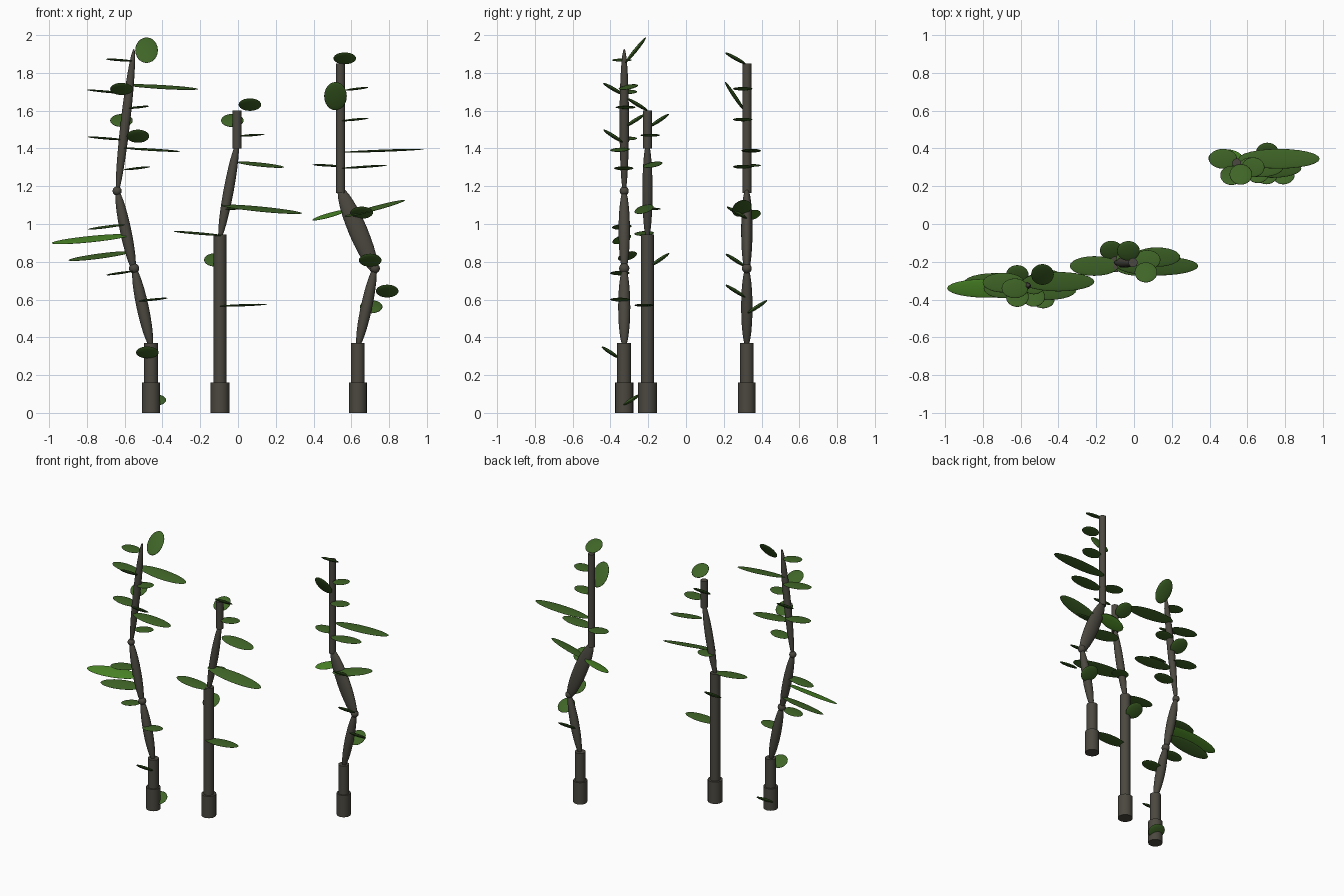
import bpy, math
from mathutils import Matrix, Vector


def material(name, color):
    m = bpy.data.materials.new(name)
    m.diffuse_color = (*color, 1)
    return m


BARK = material("bark", (0.07, 0.065, 0.05))
GREEN = material("leaf_green", (0.05, 0.13, 0.02))
BRIGHT = material("bright_leaf_green", (0.07, 0.24, 0.02))


def finish(name, mat):
    o = bpy.context.object
    o.name = name
    o.data.materials.append(mat)
    bpy.ops.object.shade_smooth_by_angle(angle=math.radians(40))
    return o


def ellipsoid(name, loc, rot, scale, mat):
    bpy.ops.mesh.primitive_uv_sphere_add(segments=24, ring_count=14, radius=1)
    o = finish(name, mat)
    o.matrix_world = Matrix.LocRotScale(Vector(loc), rot.to_quaternion(), Vector(scale))


def post(name, x, y, z0, z1, r):
    bpy.ops.mesh.primitive_cylinder_add(vertices=20, radius=r, depth=z1 - z0,
                                        location=(x, y, (z0 + z1) / 2))
    finish(name, BARK)


def spindle(name, y, x0, z0, x1, z1, rx, ry):
    # stem section swelling in the middle, leaning in the xz plane
    length = math.hypot(x1 - x0, z1 - z0)
    rot = Matrix.Rotation(math.atan2(x1 - x0, z1 - z0), 3, 'Y')
    ellipsoid(name, ((x0 + x1) / 2, y, (z0 + z1) / 2), rot, (rx, ry, length / 2 * 1.02), BARK)


def knot(name, x, y, z, r):
    ellipsoid(name, (x, y, z), Matrix.Identity(3), (r, r, r), BARK)


def side_leaf(name, x, y, z, half, rise, roll=0, mat=GREEN):
    # long leaf reaching along x; rise is the height gained towards +x
    rot = Matrix.Rotation(-math.atan2(rise, half), 3, 'Y') @ Matrix.Rotation(math.radians(roll), 3, 'X')
    ellipsoid(name, (x, y, z), rot, (math.hypot(half, rise), 0.052, 0.006), mat)


def tilted_leaf(name, x, y, z, tilt, half=0.062, mat=GREEN):
    # short leaf tilted in the yz plane
    ellipsoid(name, (x, y, z), Matrix.Rotation(math.radians(tilt), 3, 'X'), (0.06, half, 0.01), mat)


# left stem
Y = -0.327
post("left_stem_base", -0.46, Y, 0, 0.16, 0.048)
post("left_stem_lower", -0.46, Y, 0.16, 0.37, 0.037)
spindle("left_stem_section", Y, -0.46, 0.35, -0.55, 0.77, 0.032, 0.032)
spindle("left_stem_section", Y, -0.55, 0.75, -0.64, 1.18, 0.03, 0.03)
spindle("left_stem_tip", Y, -0.64, 1.16, -0.552, 1.92, 0.025, 0.025)
knot("left_stem_knot", -0.55, Y, 0.765, 0.027)
knot("left_stem_knot", -0.64, Y, 1.175, 0.024)

# middle stem
Y = -0.204
post("middle_stem_base", -0.095, Y, 0, 0.16, 0.05)
post("middle_stem_lower", -0.095, Y, 0.16, 0.945, 0.034)
spindle("middle_stem_section", Y, -0.097, 0.92, -0.003, 1.43, 0.027, 0.027)
post("middle_stem_top", -0.005, Y, 1.4, 1.6, 0.024)

# right stem
Y = 0.322
post("right_stem_base", 0.635, Y, 0, 0.16, 0.047)
post("right_stem_lower", 0.635, Y, 0.16, 0.37, 0.036)
spindle("right_stem_section", Y, 0.635, 0.35, 0.725, 0.77, 0.03, 0.03)
spindle("right_stem_section", Y, 0.73, 0.74, 0.54, 1.19, 0.05, 0.03)
post("right_stem_top", 0.543, Y, 1.165, 1.85, 0.024)
knot("right_stem_knot", 0.725, Y, 0.765, 0.026)

# long side leaves: x, y, z, half length, rise, roll
for leaf in [
    (-0.63, -0.34, 1.868, 0.07, -0.005), (-0.40, -0.305, 1.725, 0.19, -0.011, 10),
    (-0.69, -0.31, 1.70, 0.11, -0.01), (-0.53, -0.32, 1.618, 0.06, 0.006),
    (-0.695, -0.31, 1.453, 0.10, -0.008), (-0.455, -0.35, 1.393, 0.15, -0.009, 3),
    (-0.535, -0.33, 1.295, 0.07, 0.008), (-0.695, -0.34, 0.985, 0.10, 0.013, 4),
    (-0.733, -0.31, 0.83, 0.165, 0.022, 14), (-0.627, -0.35, 0.74, 0.07, 0.01),
    (-0.45, -0.35, 0.60, 0.077, 0.008),
    (0.07, -0.19, 1.47, 0.07, 0.005), (0.12, -0.175, 1.314, 0.125, -0.013, 10),
    (0.125, -0.222, 1.078, 0.215, -0.021, 14), (-0.035, -0.185, 1.08, 0.06, 0.003),
    (-0.21, -0.222, 0.95, 0.13, -0.011, 3), (0.025, -0.222, 0.57, 0.13, 0.005),
    (0.63, 0.30, 1.716, 0.06, 0.007), (0.62, 0.30, 1.553, 0.07, 0.007),
    (0.767, 0.345, 1.388, 0.215, 0.008), (0.47, 0.345, 1.31, 0.075, -0.004),
    (0.67, 0.30, 1.303, 0.12, 0.008), (0.725, 0.295, 1.083, 0.16, 0.043, 12),
]:
    side_leaf("side_leaf", *leaf)
side_leaf("bright_side_leaf", -0.78, -0.34, 0.92, 0.208, 0.021, 18, BRIGHT)
side_leaf("bright_side_leaf", 0.485, 0.345, 1.047, 0.092, 0.026, 12, BRIGHT)

# short tilted leaves: x, y, z, tilt, half length
for leaf in [
    (-0.484, -0.267, 1.92, 51, 0.087), (-0.617, -0.385, 1.715, -30),
    (-0.617, -0.27, 1.548, 32), (-0.53, -0.385, 1.465, -33),
    (-0.48, -0.40, 0.32, -33, 0.055), (-0.44, -0.29, 0.068, 32, 0.055),
    (0.063, -0.256, 1.632, -31), (-0.03, -0.142, 1.548, 33), (-0.12, -0.14, 0.81, 34),
    (0.565, 0.262, 1.877, -29), (0.516, 0.257, 1.677, -56, 0.09), (0.655, 0.27, 1.06, -30),
    (0.70, 0.262, 0.808, -33), (0.79, 0.262, 0.645, -32), (0.705, 0.378, 0.562, 33),
]:
    tilted_leaf("tilted_leaf", *leaf)
